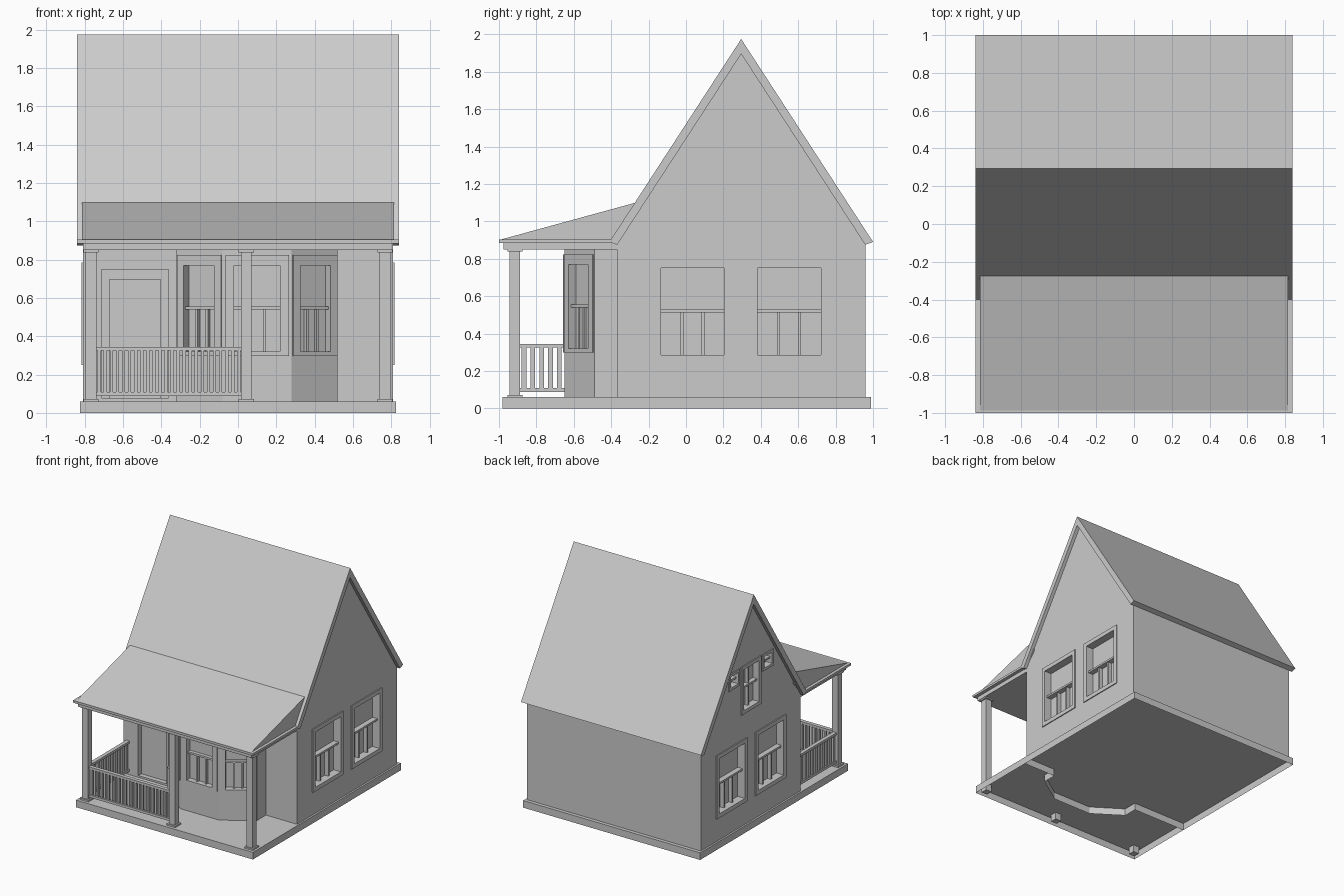
import bpy, bmesh
from math import pi, atan2
from mathutils import Matrix, Vector

if "Cube" in bpy.data.objects:
    bpy.data.objects.remove(bpy.data.objects["Cube"])


def mesh_object(name, bm):
    bmesh.ops.recalc_face_normals(bm, faces=bm.faces)
    me = bpy.data.meshes.new(name)
    bm.to_mesh(me)
    bm.free()
    ob = bpy.data.objects.new(name, me)
    bpy.context.collection.objects.link(ob)
    return ob


def add_box(bm, lo, hi, m=Matrix()):
    lo, hi = Vector(lo), Vector(hi)
    s = Matrix.Translation((lo + hi) / 2) @ Matrix.Diagonal((*(hi - lo), 1))
    bmesh.ops.create_cube(bm, size=1, matrix=m @ s)


def boxes(name, pairs, m=Matrix()):
    bm = bmesh.new()
    for lo, hi in pairs:
        add_box(bm, lo, hi, m)
    return mesh_object(name, bm)


def prism(name, pts, axis, a, b):
    """Extrude a closed outline along x (points are y,z) or z (points are x,y)."""
    bm = bmesh.new()
    place = (lambda p, t: (t, *p)) if axis == 'x' else (lambda p, t: (*p, t))
    f = bm.faces.new([bm.verts.new(place(p, a)) for p in pts])
    r = bmesh.ops.extrude_face_region(bm, geom=[f])
    d = Vector((b - a, 0, 0)) if axis == 'x' else Vector((0, 0, b - a))
    bmesh.ops.translate(bm, vec=d, verts=[v for v in r['geom'] if isinstance(v, bmesh.types.BMVert)])
    return mesh_object(name, bm)


def cut(target, bm):
    """Carve all pockets out of a wall."""
    c = mesh_object("pocket_cutter", bm)
    c.hide_render = True
    mod = target.modifiers.new("pockets", 'BOOLEAN')
    mod.operation, mod.solver, mod.object = 'DIFFERENCE', 'EXACT', c
    bpy.context.view_layer.objects.active = target
    bpy.ops.object.modifier_apply(modifier=mod.name)
    bpy.data.objects.remove(c)


def window(name, cutter, at, yaw, w, z0, z1, depth, border, rail=None, bars=0, full=False):
    """Pocket, casing (side, bottom, top borders), sash rail and glazing bars."""
    m = Matrix.Translation((*at, 0)) @ Matrix.Rotation(yaw, 4, 'Z')
    h = w / 2
    add_box(cutter, (-h, -0.05, z0), (h, depth, z1), m)
    s, b, t = border
    p = -0.008
    parts = [((-h - s, p, z0 - b), (-h, 0.01, z1 + t)), ((h, p, z0 - b), (h + s, 0.01, z1 + t)),
             ((-h, p, z1), (h, 0.01, z1 + t))]
    if b:
        parts.append(((-h, p, z0 - b), (h, 0.01, z0)))
    if rail:
        parts.append(((-h, depth * 0.25, rail - 0.008), (h, depth, rail + 0.008)))
    for i in range(bars):
        u = -h + w * (i + 1) / (bars + 1)
        parts.append(((u - 0.007, depth * 0.45, z0), (u + 0.007, depth, z1 if full else rail)))
    boxes(name, parts, m)


# base: open-bottomed plinth with an inner skirt under the front wall and bay
bay = [(0.52, -0.37), (0.52, -0.49), (0.28, -0.65), (-0.08, -0.65), (-0.32, -0.49), (-0.32, -0.37)]
bm = bmesh.new()
add_box(bm, (-0.825, -0.98, 0), (0.825, 0.99, 0.06))
bmesh.ops.delete(bm, geom=[f for f in bm.faces if f.calc_center_median().z < 0.001], context='FACES_ONLY')
line = [(0.825, -0.37)] + bay + [(-0.825, -0.37)]
for p, q in zip(line, line[1:]):
    bm.faces.new([bm.verts.new(v) for v in ((*p, 0), (*q, 0), (*q, 0.06), (*p, 0.06))])
mesh_object("plinth", bm)

# house body with gables, and the bay
body = prism("house_walls", [(-0.37, 0.06), (0.96, 0.06), (0.96, 0.885), (0.295, 1.91), (-0.37, 0.885)],
             'x', -0.81, 0.81)
bay_ob = prism("bay_walls", [(0.52, -0.3)] + bay[1:5] + [(-0.32, -0.3)], 'z', 0.06, 0.86)

# side windows, attic windows on the left gable, door
pockets = bmesh.new()
for side, tag in ((1, "right"), (-1, "left")):
    for i, y in enumerate((0.035, 0.552)):
        window(f"{tag}_window_{i + 1}", pockets, (side * 0.81, y), side * pi / 2, 0.337,
               0.285, 0.75, 0.06, (0.035, 0.035, 0.035), 0.522, 2)
window("attic_window", pockets, (-0.81, 0.295), -pi / 2, 0.2, 1.03, 1.375, 0.05,
       (0.03, 0.03, 0.03), 1.21, 1, True)
for i, y in enumerate((0.07, 0.52)):
    window(f"attic_small_window_{i + 1}", pockets, (-0.81, y), -pi / 2, 0.10, 1.285, 1.38, 0.05,
           (0.022, 0.022, 0.022), 1.332)
window("door_casing", pockets, (-0.537, -0.37), 0, 0.265, 0.075, 0.695, 0.04, (0.042, 0, 0.057))
cut(body, pockets)

# bay windows
pockets = bmesh.new()
slant = atan2(0.16, 0.24)
for name, at, yaw, w, s in (("bay_window_front", (0.1, -0.65), 0, 0.24, 0.045),
                            ("bay_window_right", (0.4, -0.57), slant, 0.19, 0.043),
                            ("bay_window_left", (-0.2, -0.57), -slant, 0.19, 0.043)):
    window(name, pockets, at, yaw, w, 0.32, 0.77, 0.04, (s, 0.022, 0.053), 0.547, 2)
cut(bay_ob, pockets)

# main roof
prism("main_roof", [(-0.41, 0.89), (0.295, 1.975), (1.0, 0.89), (0.958, 0.875), (0.295, 1.895), (-0.368, 0.875)],
      'x', -0.84, 0.84)

# porch roof, eave board and beam
prism("porch_roof", [(-0.99, 0.903), (-0.27, 1.1), (-0.27, 1.0), (-0.36, 0.903)], 'x', -0.815, 0.815)
boxes("porch_eave", [((-0.84, -1.0, 0.885), (0.84, -0.37, 0.904))])
boxes("porch_beam", [((-0.81, -0.975, 0.85), (0.81, -0.36, 0.886))])

# porch posts with base and cap
PY = -0.915
for name, x in (("left_post", -0.767), ("middle_post", 0.043), ("right_post", 0.767)):
    boxes(name, [((x - r, PY - r, a), (x + r, PY + r, b)) for r, a, b in
                 ((0.028, 0, 0.85), (0.04, 0.06, 0.073), (0.04, 0.838, 0.85))])


# railings
def railing(name, start, length, yaw, count):
    m = Matrix.Translation((*start, 0)) @ Matrix.Rotation(yaw, 4, 'Z')
    parts = [((0, -0.016, 0.325), (length, 0.016, 0.345)), ((0, -0.014, 0.087), (length, 0.014, 0.108))]
    step = length / count
    for i in range(count):
        u = (i + 0.5) * step
        parts.append(((u - step * 0.27, -0.009, 0.1), (u + step * 0.27, 0.009, 0.33)))
    boxes(name, parts, m)


railing("front_railing", (-0.74, PY), 0.76, 0, 24)
railing("side_railing", (-0.767, -0.89), 0.52, pi / 2, 11)
